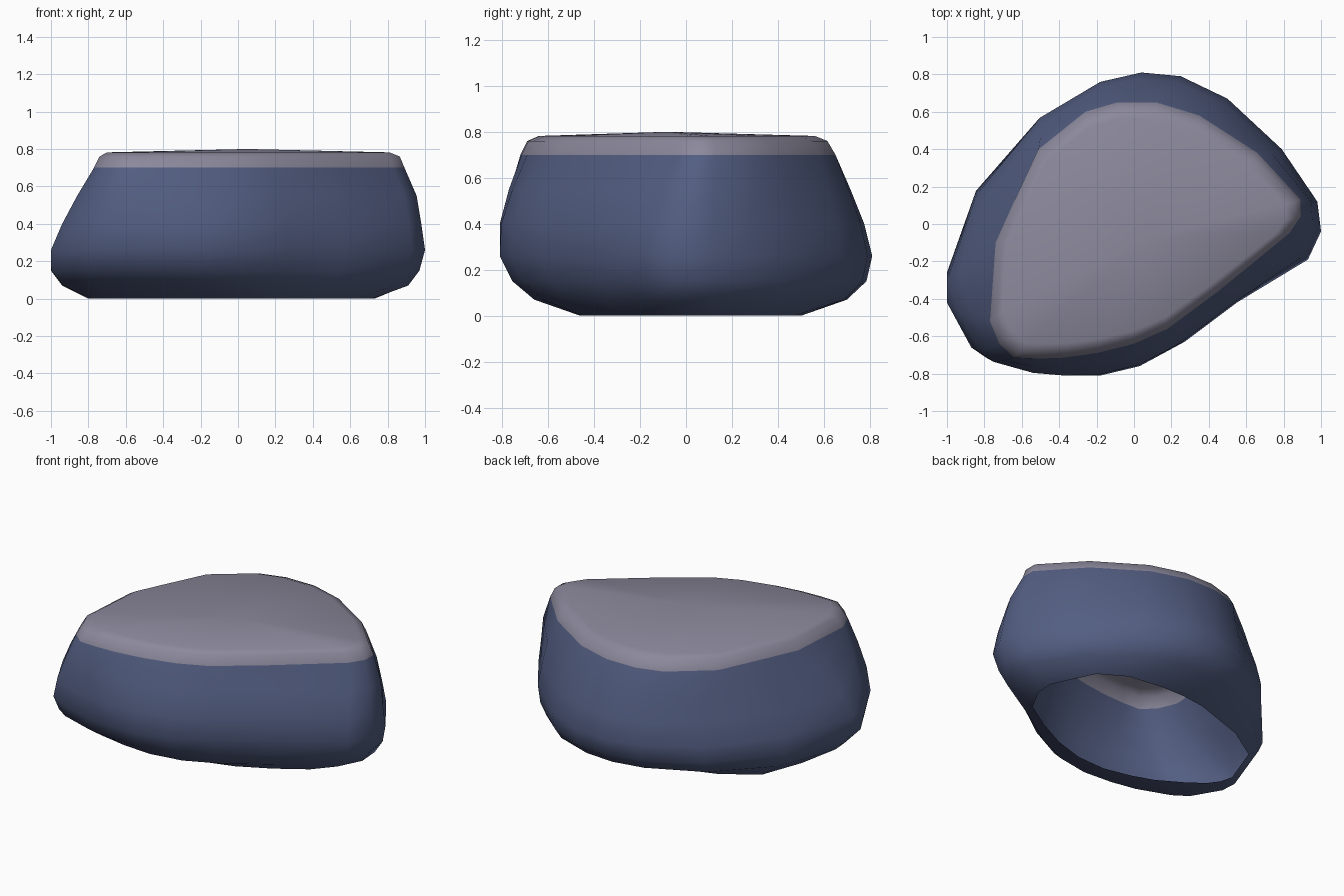
import bpy, bmesh

if "Cube" in bpy.data.objects:
    bpy.data.objects.remove(bpy.data.objects["Cube"])

# Matching outlines (same point order): open foot, widest belly, cap rim
FOOT = [(-.78, -.13), (-.73, -.2), (-.62, -.28), (-.47, -.37), (-.33, -.42), (-.15, -.46), (.05, -.45),
        (.25, -.39), (.45, -.29), (.64, -.17), (.72, -.02), (.73, .1), (.6, .37), (.43, .47), (.2, .5),
        (.04, .5), (-.12, .48), (-.48, .36), (-.7, .22), (-.8, -.05)]
BELLY = [(-1, -.42), (-.87, -.66), (-.79, -.715), (-.55, -.79), (-.38, -.81), (-.18, -.81), (.03, -.76),
         (.27, -.63), (.55, -.42), (.93, -.19), (1, -.04), (.98, .12), (.79, .4), (.5, .67), (.25, .79),
         (.04, .81), (-.18, .76), (-.5, .57), (-.84, .16), (-1, -.3)]
RIM = [(-.77, -.52), (-.72, -.64), (-.64, -.715), (-.52, -.72), (-.38, -.715), (-.2, -.69), (0, -.64),
       (.18, -.56), (.45, -.36), (.83, -.05), (.89, .04), (.89, .13), (.66, .38), (.35, .58), (.12, .65),
       (-.09, .65), (-.26, .6), (-.51, .4), (-.65, .1), (-.74, -.1)]


def material(name, rgb):
    m = bpy.data.materials.new(name)
    m.diffuse_color = (*rgb, 1)
    m.use_nodes = True
    m.node_tree.nodes["Principled BSDF"].inputs["Base Color"].default_value = m.diffuse_color
    return m


def blend(a, b, t):
    return [(p[0] + (q[0] - p[0]) * t, p[1] + (q[1] - p[1]) * t) for p, q in zip(a, b)]


def fit(pts, x0, x1, y0, y1):
    """Stretch an outline to the given extents."""
    xs, ys = [p[0] for p in pts], [p[1] for p in pts]
    sx = (x1 - x0) / (max(xs) - min(xs))
    sy = (y1 - y0) / (max(ys) - min(ys))
    return [(x0 + (x - min(xs)) * sx, y0 + (y - min(ys)) * sy) for x, y in pts]


# Height and outline of each level of the rock
levels = [
    (0, FOOT),
    (.07, fit(blend(FOOT, BELLY, .65), -.94, .91, -.66, .70)),
    (.15, fit(blend(FOOT, BELLY, .9), -1, .97, -.755, .785)),
    (.26, BELLY),
    (.40, fit(blend(BELLY, RIM, .25), -.94, .98, -.81, .775)),
    (.55, fit(blend(BELLY, RIM, .6), -.86, .955, -.77, .715)),
    (.70, RIM),
    (.76, fit(RIM, -.74, .865, -.69, .615)),
    (.782, fit(RIM, -.70, .81, -.64, .56)),
]

bm = bmesh.new()
rings = [[bm.verts.new((x, y, z)) for x, y in pts] for z, pts in levels]
n = len(FOOT)
for lo, hi in zip(rings, rings[1:]):
    for i in range(n):
        j = (i + 1) % n
        bm.faces.new((lo[i], lo[j], hi[j], hi[i]))
# Slightly domed top
peak = bm.verts.new((.05, -.08, .8))
for i in range(n):
    bm.faces.new((rings[-1][i], rings[-1][(i + 1) % n], peak))

# Stone sides below the rim, pale cap above it
for f in bm.faces:
    f.smooth = True
    f.material_index = 1 if f.calc_center_median().z > .7 else 0

mesh = bpy.data.meshes.new("rock")
bm.to_mesh(mesh)
bm.free()
mesh.materials.append(material("slate blue", (.085, .11, .22)))
mesh.materials.append(material("pale grey", (.26, .25, .33)))
rock = bpy.data.objects.new("rock", mesh)
bpy.context.collection.objects.link(rock)
